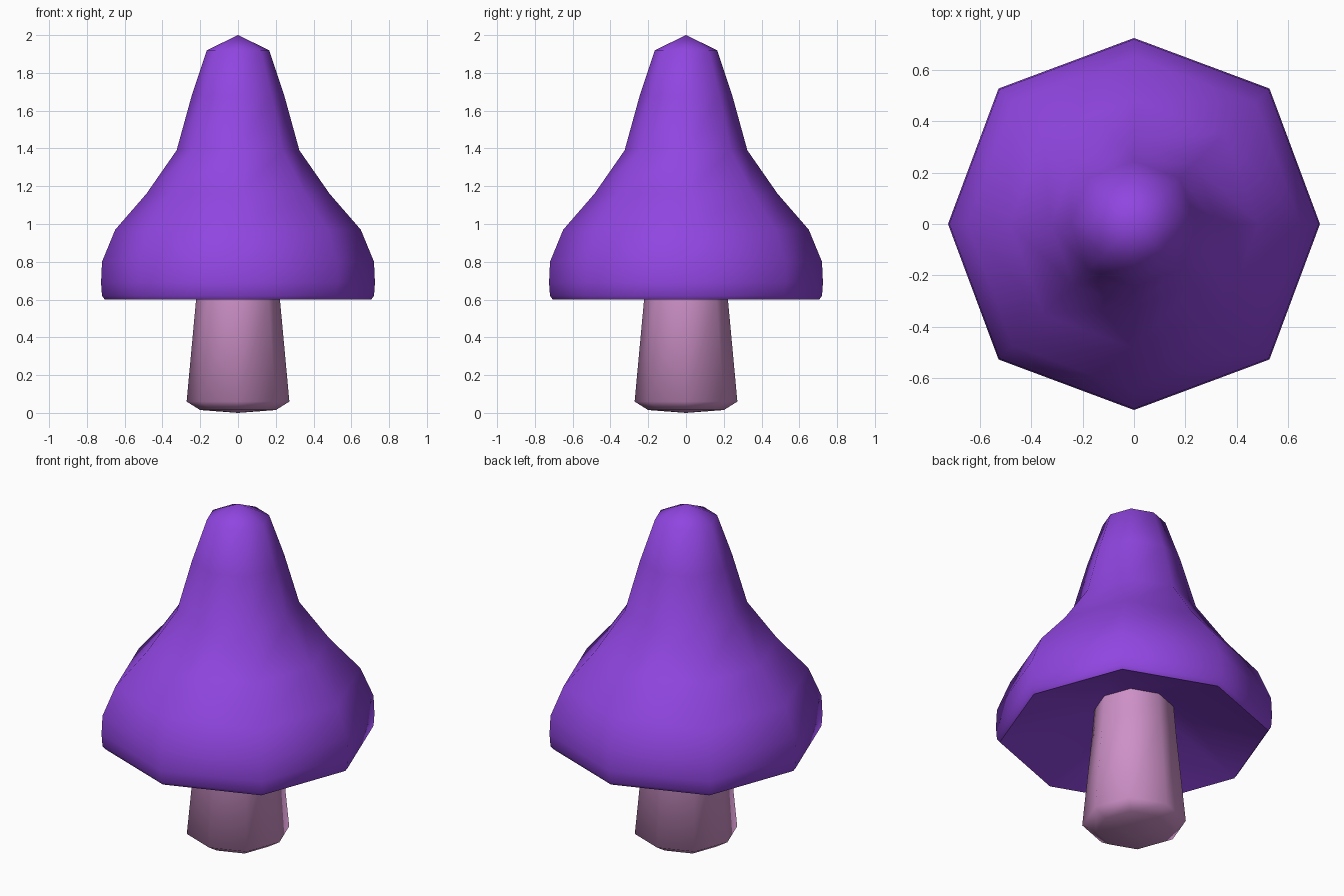
import bpy, bmesh, math

if "Cube" in bpy.data.objects:
    bpy.data.objects.remove(bpy.data.objects["Cube"])

SIDES = 8


def material(name, color):
    m = bpy.data.materials.new(name)
    m.diffuse_color = color
    m.use_nodes = True
    m.node_tree.nodes["Principled BSDF"].inputs["Base Color"].default_value = m.diffuse_color
    return m


def lathe(name, profile, mat, diagonal=1.0, angle=75):
    """Revolve (radius, z) points into an eight-sided body; radius 0 makes a pole."""
    bm = bmesh.new()
    rings = []
    for r, z in profile:
        if r == 0:
            rings.append([bm.verts.new((0, 0, z))] * SIDES)
            continue
        ring = []
        for i in range(SIDES):
            a = math.tau * i / SIDES
            k = r * (diagonal if i % 2 else 1.0)
            ring.append(bm.verts.new((k * math.cos(a), k * math.sin(a), z)))
        rings.append(ring)
    for lo, hi in zip(rings, rings[1:]):
        for i in range(SIDES):
            j = (i + 1) % SIDES
            corners = dict.fromkeys((lo[i], lo[j], hi[j], hi[i]))
            bm.faces.new(list(corners))
    bmesh.ops.recalc_face_normals(bm, faces=bm.faces)
    mesh = bpy.data.meshes.new(name)
    bm.to_mesh(mesh)
    bm.free()
    mesh.materials.append(mat)
    ob = bpy.data.objects.new(name, mesh)
    bpy.context.collection.objects.link(ob)
    bpy.ops.object.select_all(action='DESELECT')
    ob.select_set(True)
    bpy.context.view_layer.objects.active = ob
    bpy.ops.object.shade_smooth_by_angle(angle=math.radians(angle))
    return ob


purple = material("cap_purple", (0.28, 0.06, 0.75, 1))
pink = material("stem_pink", (0.61, 0.28, 0.57, 1))

# Cap: hollowed underside, rounded rim, bell flare and blunt tip
lathe("mushroom_cap", [
    (0, 0.80), (0.24, 0.77), (0.705, 0.60), (0.72, 0.62), (0.725, 0.69),
    (0.72, 0.80), (0.65, 0.97), (0.485, 1.16), (0.325, 1.39),
    (0.245, 1.68), (0.165, 1.92), (0, 2.0)], purple, diagonal=1.03)

# Stem: tapered post with a rounded foot, running up into the cap
lathe("mushroom_stem", [
    (0, 0.0), (0.20, 0.015), (0.272, 0.06), (0.222, 0.60),
    (0.207, 0.79), (0, 0.79)], pink, diagonal=1.03)
